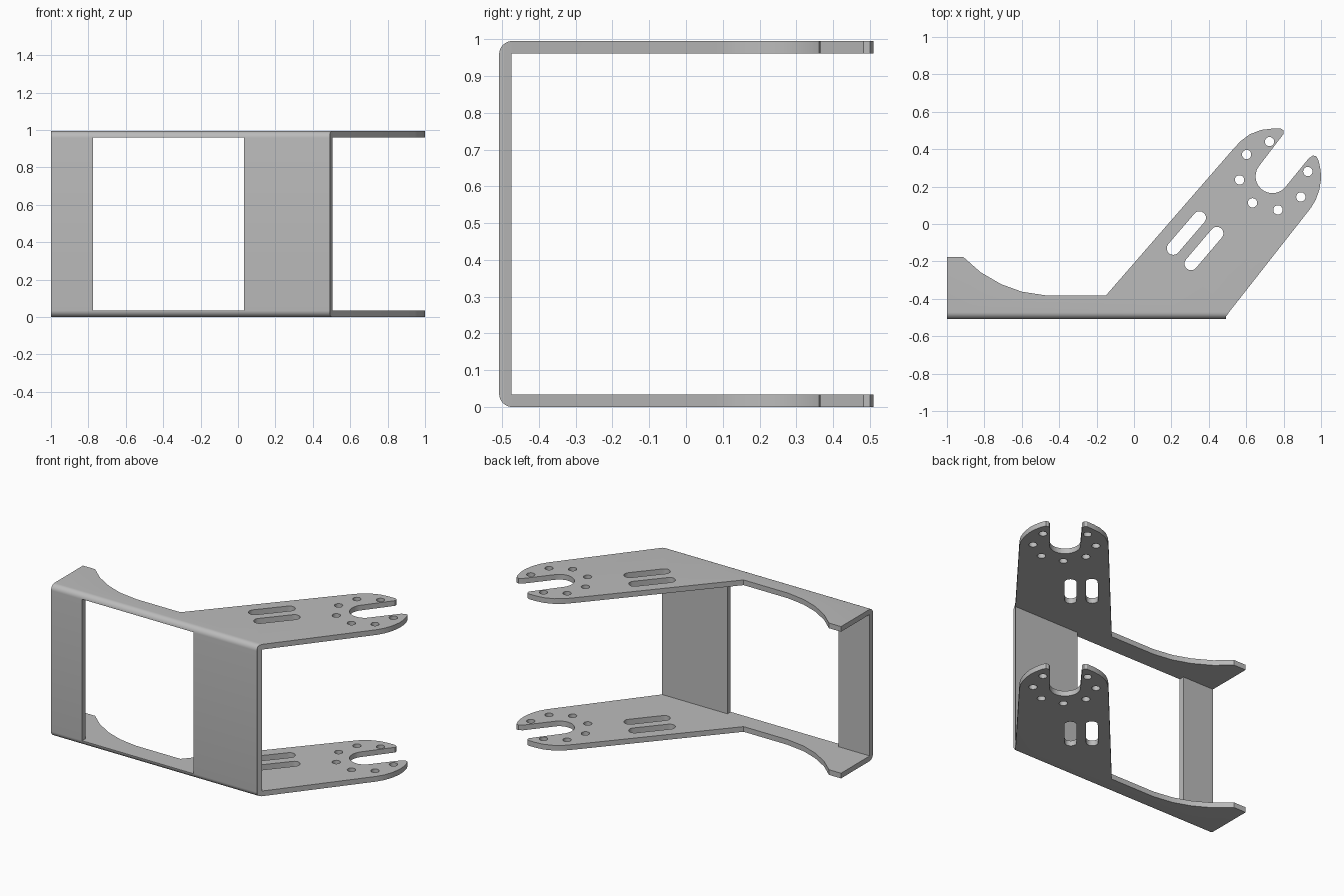
import bpy, bmesh
from math import cos, sin, pi, radians
from mathutils import Vector

cube = bpy.data.objects.get("Cube")
if cube:
    bpy.data.objects.remove(cube)

HEIGHT, SHEET, FRONT = 0.995, 0.034, -0.508
BEND = 0.036
TILT = radians(52)          # direction of the fork mouth

metal = bpy.data.materials.new("grey metal")
metal.use_nodes = True
metal.diffuse_color = (0.5, 0.5, 0.5, 1)
metal.node_tree.nodes["Principled BSDF"].inputs["Base Color"].default_value = (0.5, 0.5, 0.5, 1)


def arc(cx, cy, r, start, end, n):
    """Points on an arc, angles in radians."""
    return [(cx + r * cos(start + (end - start) * i / n),
             cy + r * sin(start + (end - start) * i / n)) for i in range(n + 1)]


def prisms(name, shapes):
    """Object of extruded polygons; each shape is (3D points, extrusion)."""
    bm = bmesh.new()
    for points, move in shapes:
        face = bm.faces.new([bm.verts.new(p) for p in points])
        grown = bmesh.ops.extrude_face_region(bm, geom=[face], use_keep_orig=True)
        bmesh.ops.translate(bm, vec=Vector(move),
                            verts=[g for g in grown["geom"] if isinstance(g, bmesh.types.BMVert)])
    bmesh.ops.recalc_face_normals(bm, faces=bm.faces)
    mesh = bpy.data.meshes.new(name)
    bm.to_mesh(mesh)
    bm.free()
    mesh.materials.append(metal)
    obj = bpy.data.objects.new(name, mesh)
    bpy.context.collection.objects.link(obj)
    return obj


def upright(points):
    """Plan shape standing through the full height."""
    return [(x, y, -0.1) for x, y in points], (0, 0, HEIGHT + 0.2)


def combine(target, tool, operation):
    mod = target.modifiers.new(operation, "BOOLEAN")
    mod.object, mod.operation, mod.solver = tool, operation, "EXACT"
    tool.hide_render = True
    bpy.context.view_layer.objects.active = target
    bpy.ops.object.modifier_apply(modifier=mod.name)
    bpy.data.objects.remove(tool)


# Bent sheet: U section in y and z, swept along x
inner_y, top = FRONT + SHEET, HEIGHT
section = ([(0.6, 0)]
           + arc(FRONT + BEND, BEND, BEND, -pi / 2, -pi, 8)
           + arc(FRONT + BEND, top - BEND, BEND, pi, pi / 2, 8)
           + [(0.6, top), (0.6, top - SHEET), (inner_y, top - SHEET),
              (inner_y, SHEET), (0.6, SHEET)])
bracket = prisms("bracket", [([(-1.1, y, z) for y, z in section], (2.2, 0, 0))])

# Plan outline: arm, scooped tail and open fork
tail = [(0.492, -0.6), (-1, -0.6), (-1, -0.177), (-0.912, -0.177), (-0.82, -0.258),
        (-0.71, -0.322), (-0.6, -0.362), (-0.47, -0.382), (-0.15, -0.382)]
left_prong = [(0.53, 0.4), (0.57, 0.443), (0.62, 0.48), (0.68, 0.503), (0.74, 0.51),
              (0.785, 0.51), (0.8, 0.5), (0.8, 0.482)]
mouth = arc(0.74, 0.255, 0.09, TILT + pi / 2, TILT + 3 * pi / 2, 20)
right_prong = [(0.935, 0.352), (0.957, 0.366), (0.975, 0.362), (0.988, 0.335), (0.998, 0.285),
               (1, 0.24), (0.99, 0.18), (0.972, 0.13), (0.945, 0.085)]
elbow = [(0.507, -0.473), (0.492, -0.495)]
outline = prisms("outline", [upright(tail + left_prong + mouth + right_prong + elbow)])
combine(bracket, outline, "INTERSECT")

# Bolt circle around the mouth, two slots and the front window
cuts = [upright(arc(0.747 + 0.184 * cos(a), 0.258 + 0.184 * sin(a), 0.025, 0, 2 * pi, 20)[:-1])
        for a in (TILT + k * pi / 4 for k in range(1, 8))]
for (ax, ay), (bx, by) in (((0.21, -0.13), (0.35, 0.033)), ((0.305, -0.212), (0.443, -0.05))):
    cuts.append(upright(arc(bx, by, 0.035, TILT - pi / 2, TILT + pi / 2, 10)
                        + arc(ax, ay, 0.035, TILT + pi / 2, TILT + 3 * pi / 2, 10)))
window = [(-0.775, SHEET), (0.032, SHEET), (0.032, top - SHEET), (-0.775, top - SHEET)]
cuts.append(([(x, -0.7, z) for x, z in window], (0, 0.7 + inner_y + 0.02, 0)))
combine(bracket, prisms("openings", cuts), "DIFFERENCE")

# Smooth bends and holes, crisp edges
bpy.ops.object.select_all(action="DESELECT")
bracket.select_set(True)
bpy.context.view_layer.objects.active = bracket
bpy.ops.object.shade_smooth_by_angle(angle=radians(30))
